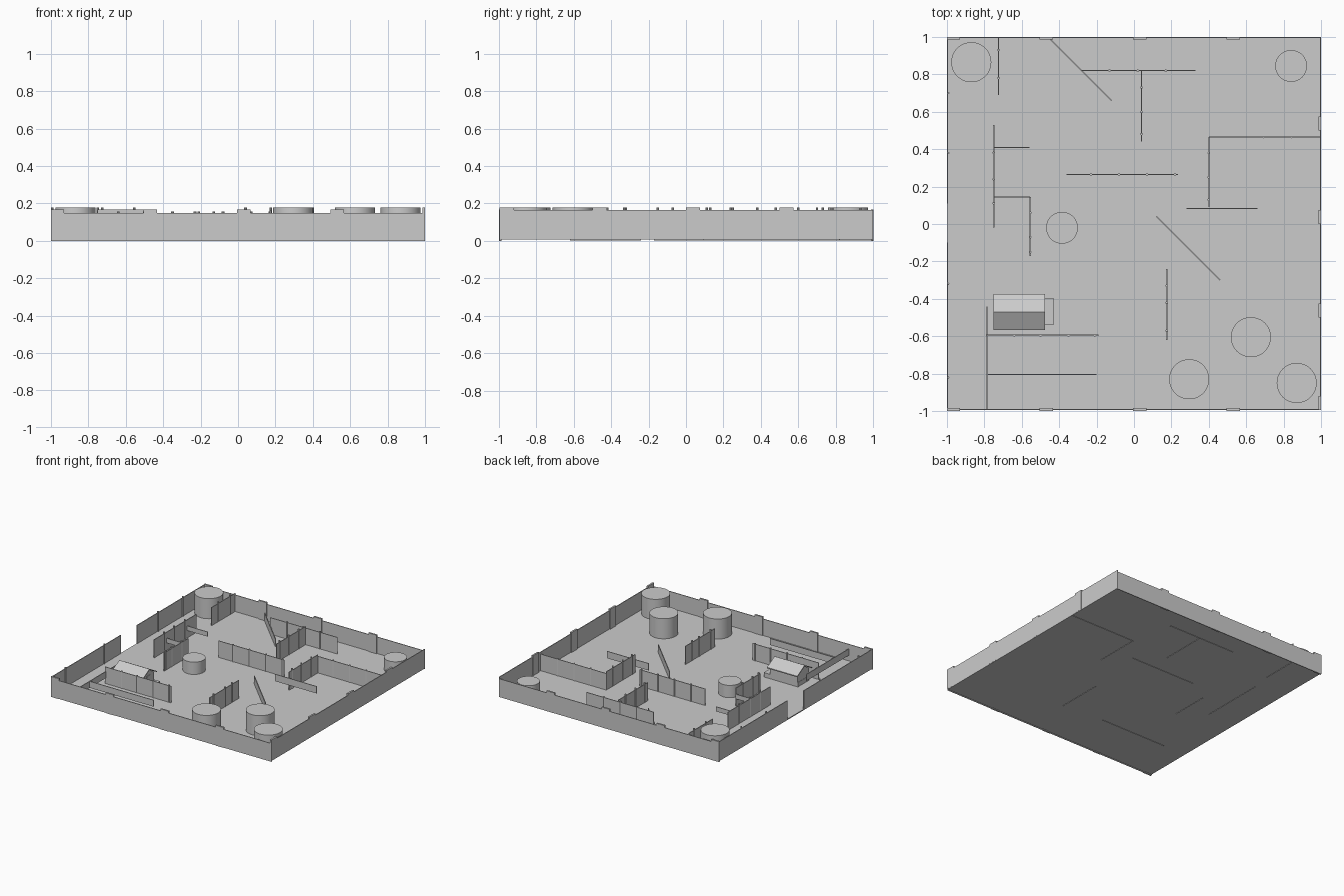
import bpy, bmesh, math
from mathutils import Vector

if "Cube" in bpy.data.objects:
    bpy.data.objects.remove(bpy.data.objects["Cube"])

T = 0.006          # panel thickness
FLOOR = 0.014      # top of the floor


def add_mesh(name, bm):
    me = bpy.data.meshes.new(name)
    bmesh.ops.recalc_face_normals(bm, faces=bm.faces)
    bm.to_mesh(me)
    bm.free()
    ob = bpy.data.objects.new(name, me)
    bpy.context.collection.objects.link(ob)
    return ob


def box(name, x0, x1, y0, y1, z0, z1):
    bm = bmesh.new()
    bmesh.ops.create_cube(bm, size=1)
    for v in bm.verts:
        v.co = Vector(((x0 + x1) / 2 + v.co.x * (x1 - x0),
                       (y0 + y1) / 2 + v.co.y * (y1 - y0),
                       (z0 + z1) / 2 + v.co.z * (z1 - z0)))
    return add_mesh(name, bm)


def panel(name, p, q, z0, z1, thick=T):
    """Thin upright board from p to q."""
    p, q = Vector(p), Vector(q)
    d = q - p
    ob = box(name, -d.length / 2, d.length / 2, -thick / 2, thick / 2, z0, z1)
    m = (p + q) / 2
    ob.location = (m.x, m.y, 0)
    ob.rotation_euler.z = math.atan2(d.y, d.x)
    return ob


def cylinder(name, x, y, r, z0, z1, seg=48):
    bm = bmesh.new()
    bmesh.ops.create_cone(bm, cap_ends=True, segments=seg, radius1=r, radius2=r, depth=z1 - z0)
    bmesh.ops.translate(bm, verts=bm.verts, vec=(x, y, (z0 + z1) / 2))
    ob = add_mesh(name, bm)
    bpy.context.view_layer.objects.active = ob
    ob.select_set(True)
    bpy.ops.object.shade_smooth_by_angle()
    ob.select_set(False)
    return ob


# Floor
box("floor", -1, 1, -0.995, 1, 0.006, FLOOR)

# Perimeter walls; the left one has a doorway
E = 0.997
panel("front_wall", (-1, -0.992), (1, -0.992), 0, 0.15)
panel("back_wall", (-1, E), (1, E), 0, 0.15)
panel("right_wall", (E, -0.995), (E, 1), 0.012, 0.165)
panel("left_wall_front", (-E, -0.995), (-E, -0.10), 0.012, 0.165)
panel("left_wall_back", (-E, 0.11), (-E, 1), 0.012, 0.165)

# Joining sleeves on the perimeter
for c in (-0.965, -0.47, 0.03, 0.53):
    panel("front_sleeve", (c - 0.036, -0.992), (c + 0.036, -0.992), 0, 0.167, 0.014)
    panel("back_sleeve", (c - 0.036, E - 0.003), (c + 0.036, E - 0.003), 0, 0.167, 0.014)
    panel("right_sleeve", (E - 0.003, c - 0.03), (E - 0.003, c + 0.045), 0.01, 0.179, 0.014)
for c in (-0.82, -0.32, 0.38, 0.7):
    cylinder("left_post", -E + 0.004, c, 0.006, FLOOR, 0.178, 8)

# Inner full-height walls with posts at given distances along each
walls = [
    ((-0.725, 0.69), (-0.725, 1.0), (0.09, 0.24)),
    ((-0.28, 0.82), (0.33, 0.82), (0.15, 0.30, 0.45)),
    ((0.04, 0.44), (0.04, 0.82), (0.04, 0.16, 0.29)),
    ((0.40, 0.465), (1.0, 0.465), (0.14, 0.29, 0.44)),
    ((0.40, 0.09), (0.40, 0.465), (0.04, 0.16, 0.29)),
    ((-0.36, 0.265), (0.235, 0.265), (0.13, 0.28, 0.43, 0.58)),
    ((0.175, -0.62), (0.175, -0.24), (0.05, 0.20, 0.29)),
    ((-0.75, -0.02), (-0.75, 0.53), (0.13, 0.26, 0.40)),
    ((-0.555, -0.17), (-0.555, 0.145), (0.02, 0.10, 0.23)),
    ((-0.79, -0.595), (-0.19, -0.595), (0.15, 0.29, 0.44, 0.58)),
]
for p, q, posts in walls:
    along_x = p[1] == q[1]
    panel("inner_wall", p, q, 0.003, 0.15 if along_x else 0.163)
    a, d = Vector(p), (Vector(q) - Vector(p)).normalized()
    for t in posts:
        c = a + d * t
        cylinder("wall_post", c.x, c.y, 0.007, FLOOR, 0.156 if along_x else 0.177, 8)

# Raised rails that hang between walls
rails = [
    ((0.28, 0.082), (0.66, 0.082), 0.06, 0.117),
    ((-0.75, 0.41), (-0.56, 0.41), 0.075, 0.113),
    ((-0.75, 0.145), (-0.555, 0.145), 0.075, 0.113),
    ((-0.785, -0.99), (-0.785, -0.44), 0.06, 0.113),
    ((-0.79, -0.805), (-0.20, -0.805), 0.06, 0.113),
]
for p, q, z0, z1 in rails:
    panel("rail", p, q, z0, z1)

# Low diagonal barriers
panel("diagonal_barrier", (-0.455, 0.995), (-0.12, 0.66), 0.012, 0.077)
panel("diagonal_barrier", (0.12, 0.04), (0.46, -0.30), 0.012, 0.077)

# Round tanks: four tall, two short
for x, y in ((-0.87, 0.865), (0.625, -0.605), (0.295, -0.83), (0.87, -0.85)):
    cylinder("tall_tank", x, y, 0.107, FLOOR, 0.179)
for x, y in ((0.84, 0.845), (-0.385, -0.02)):
    cylinder("short_tank", x, y, 0.085, FLOOR, 0.115)

# Hut: porch, body with gables, gabled roof
box("hut_porch", -0.74, -0.43, -0.54, -0.395, 0.01, 0.05)


def gable(name, x0, x1, profile):
    bm = bmesh.new()
    f = bm.faces.new([bm.verts.new((x0, y, z)) for y, z in profile])
    r = bmesh.ops.extrude_face_region(bm, geom=[f])
    bmesh.ops.translate(bm, vec=(x1 - x0, 0, 0),
                        verts=[g for g in r["geom"] if isinstance(g, bmesh.types.BMVert)])
    return add_mesh(name, bm)


gable("hut_body", -0.738, -0.487, [(-0.54, 0.05), (-0.395, 0.05), (-0.395, 0.115),
                                   (-0.47, 0.158), (-0.54, 0.115)])
gable("hut_roof", -0.75, -0.475, [(-0.567, 0.105), (-0.47, 0.158), (-0.373, 0.105),
                                  (-0.373, 0.113), (-0.47, 0.167), (-0.567, 0.113)])
# Hut window and door frames
for x in (-0.68, -0.55):
    for y in (-0.541, -0.394):
        box("hut_window", x - 0.025, x + 0.025, y - 0.002, y + 0.002, 0.065, 0.1)
box("hut_door", -0.489, -0.484, -0.49, -0.445, 0.05, 0.11)
